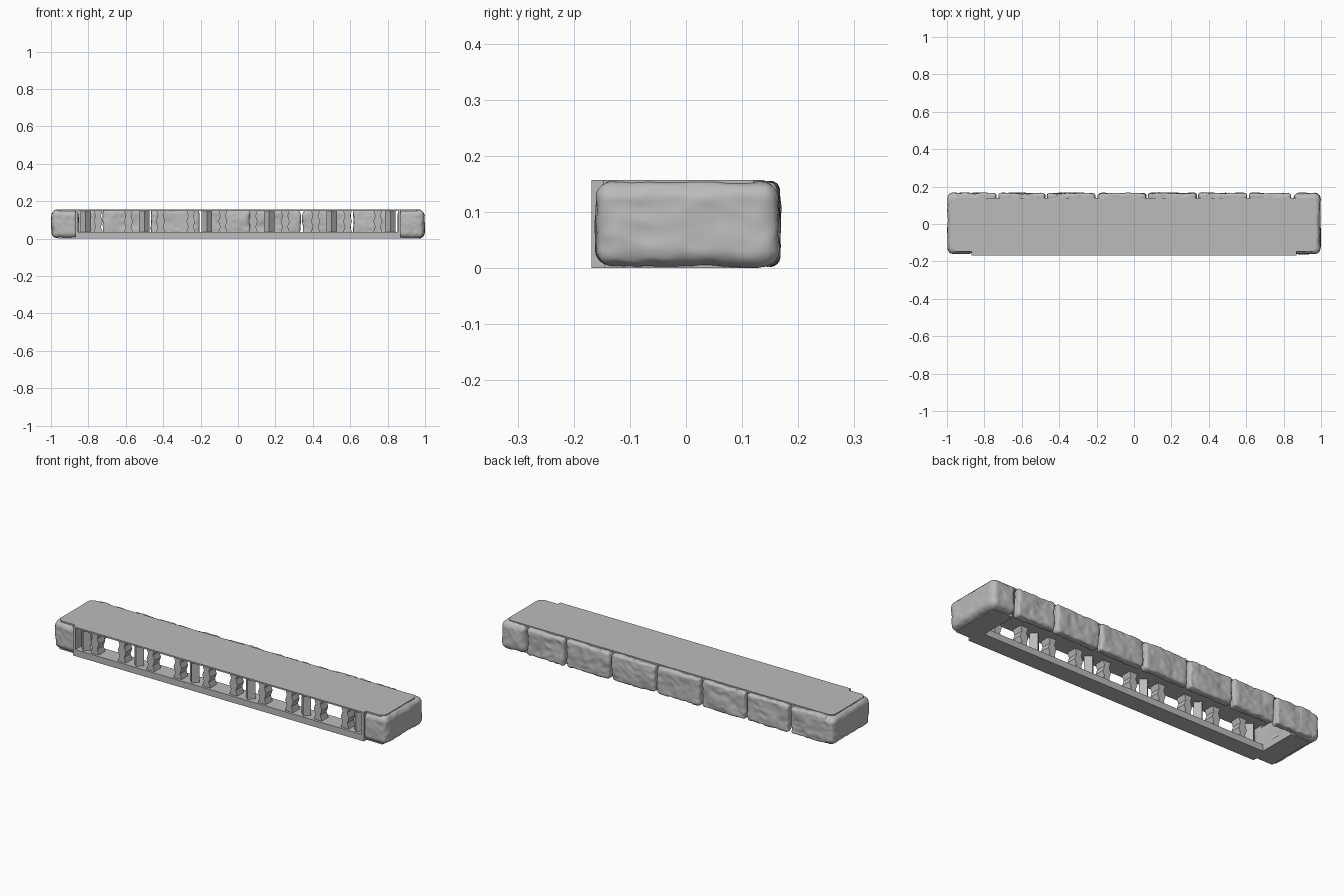
import bpy, bmesh, math
from mathutils import Vector, noise

cube = bpy.data.objects.get("Cube")
if cube:
    bpy.data.objects.remove(cube, do_unlink=True)

TOP = 0.157


def material(name, rgb):
    m = bpy.data.materials.new(name)
    m.use_nodes = True
    m.diffuse_color = (*rgb, 1)
    m.node_tree.nodes["Principled BSDF"].inputs["Base Color"].default_value = (*rgb, 1)
    return m


grey = material("stone grey", (0.5, 0.5, 0.5))


def finish(bm, name):
    bmesh.ops.recalc_face_normals(bm, faces=bm.faces)
    me = bpy.data.meshes.new(name)
    bm.to_mesh(me)
    bm.free()
    me.materials.append(grey)
    ob = bpy.data.objects.new(name, me)
    bpy.context.collection.objects.link(ob)
    return ob


def add_box(bm, lo, hi):
    lo, hi = Vector(lo), Vector(hi)
    verts = bmesh.ops.create_cube(bm, size=1)["verts"]
    for v in verts:
        v.co = (lo + hi) / 2 + v.co * (hi - lo)


def box(name, lo, hi):
    bm = bmesh.new()
    add_box(bm, lo, hi)
    return finish(bm, name)


def prism(name, outline, direction):
    """Extrude a closed outline of 3D points along a direction."""
    bm = bmesh.new()
    face = bm.faces.new([bm.verts.new(p) for p in outline])
    out = bmesh.ops.extrude_face_region(bm, geom=[face])["geom"]
    bm.faces.ensure_lookup_table()
    bmesh.ops.translate(bm, verts=[g for g in out if isinstance(g, bmesh.types.BMVert)],
                        vec=direction)
    return finish(bm, name)


def rough_stone(name, lo, hi, r, amp):
    """Rounded block with a chipped, lumpy surface."""
    lo, hi = Vector(lo), Vector(hi)
    bm = bmesh.new()
    add_box(bm, lo, hi)
    bmesh.ops.subdivide_edges(bm, edges=bm.edges[:], cuts=24, use_grid_fill=True)
    for v in bm.verts:
        core = Vector([min(max(c, a + r), b - r) for c, a, b in zip(v.co, lo, hi)])
        n = (v.co - core).normalized()
        p = core + n * r
        lumps = noise.noise(p * 14)
        chips = abs(noise.noise(p * 24 + Vector((5, 2, 9))))
        p -= n * amp * (0.35 + 0.5 * lumps + 0.6 * chips)
        p.z = min(max(p.z, 0), TOP - 0.001)
        v.co = p
    ob = finish(bm, name)
    for f in ob.data.polygons:
        f.use_smooth = True
    return ob


# Row of rough stones along the back
seams = [-0.96, -0.73, -0.47, -0.2, 0.07, 0.34, 0.61, 0.845]
for i, (a, b) in enumerate(zip(seams, seams[1:])):
    rough_stone(f"back_stone_{i + 1}", (a + 0.001, 0.115, 0), (b - 0.001, 0.17, TOP), 0.02, 0.012)

# Rough end blocks
for side, s in (("left", 1), ("right", -1)):
    xs = sorted((s * 0.85, s * 1.0))
    rough_stone(f"{side}_end_stone", (xs[0], -0.164, 0), (xs[1], 0.17, TOP), 0.034, 0.008)
    xs = sorted((s * 0.85, s * 0.965))
    box(f"{side}_end_base", (xs[0], -0.145, 0), (xs[1], 0.13, 0.035))

# Top slab, wider at the front opening and clipped at the corners
half = [(0.87, -0.168), (0.87, -0.148), (0.955, -0.148), (0.975, -0.125),
        (0.975, 0.12), (0.955, 0.14)]
outline = half + [(-x, y) for x, y in reversed(half)]
prism("top_slab", [(x, y, 0.149) for x, y in outline], (0, 0, TOP - 0.149))

# Floor strip under the front opening, and its side cheeks
box("floor_strip", (-0.87, -0.168, 0), (0.87, -0.075, 0.035))
for side, s in (("left", 1), ("right", -1)):
    xs = sorted((s * 0.855, s * 0.87))
    box(f"{side}_cheek", (xs[0], -0.168, 0), (xs[1], -0.09, 0.15))

# Flat posts with wavy sides, in pairs
steps = 8
for k in range(-2, 3):
    for s in (-1, 1):
        cx = k / 3 + s * 0.081
        edge = []
        for i in range(steps + 1):
            t = i / steps
            edge.append((0.019 + 0.005 * math.cos(t * 4 * math.pi), 0.035 + t * 0.116))
        pts = [(cx + w, -0.155, z) for w, z in edge]
        pts += [(cx - w, -0.155, z) for w, z in reversed(edge)]
        prism("wavy_post", pts, (0, 0.055, 0))

# Square posts turned on edge between the pairs
for k in range(6):
    cx = max(-0.815, min(0.815, (k - 2.5) / 3))
    r = 0.028
    pts = [(cx + r, -0.13, 0.03), (cx, -0.13 + r, 0.03),
           (cx - r, -0.13, 0.03), (cx, -0.13 - r, 0.03)]
    prism("turned_post", pts, (0, 0, 0.122))
